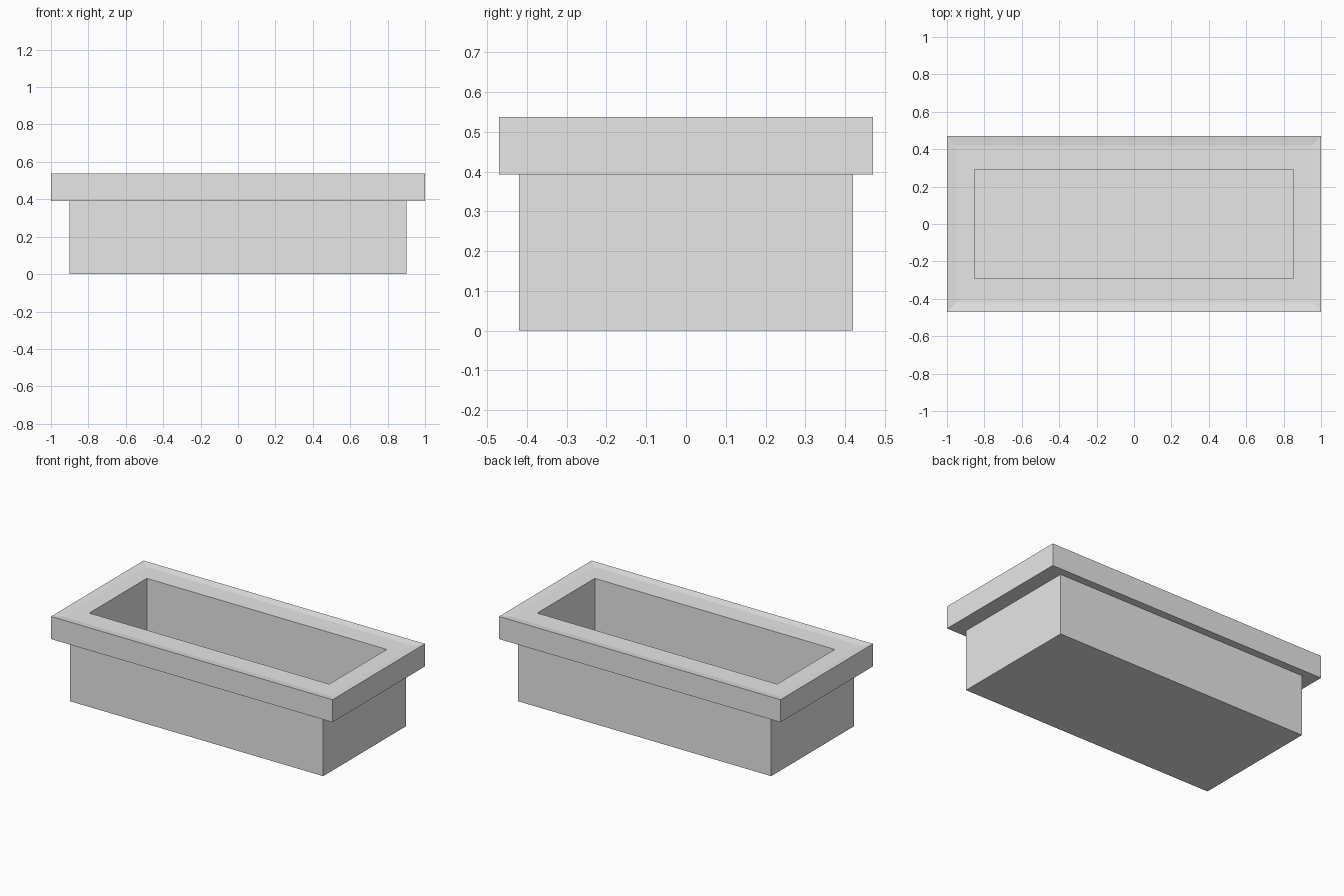
import bpy
import bmesh

cube = bpy.data.objects.get("Cube")
if cube:
    bpy.data.objects.remove(cube, do_unlink=True)

# Single plain grey material
grey = bpy.data.materials.new("light_grey")
grey.use_nodes = True
colour = (0.8, 0.8, 0.8, 1.0)
grey.diffuse_color = colour
grey.node_tree.nodes["Principled BSDF"].inputs["Base Color"].default_value = colour


def stacked_rings(name, rings):
    """Join rectangles of (half width, half depth, z) and cap both ends."""
    bm = bmesh.new()
    loops = []
    for x, y, z in rings:
        corners = [(-x, -y), (x, -y), (x, y), (-x, y)]
        loops.append([bm.verts.new((cx, cy, z)) for cx, cy in corners])
    for low, high in zip(loops, loops[1:]):
        for i in range(4):
            j = (i + 1) % 4
            bm.faces.new((low[i], low[j], high[j], high[i]))
    bm.faces.new(loops[0][::-1])
    bm.faces.new(loops[-1])
    bmesh.ops.recalc_face_normals(bm, faces=bm.faces)
    mesh = bpy.data.meshes.new(name)
    bm.to_mesh(mesh)
    bm.free()
    mesh.materials.append(grey)
    obj = bpy.data.objects.new(name, mesh)
    bpy.context.collection.objects.link(obj)
    return obj


HEIGHT = 0.537      # outer lip of the rim
RIM_BASE = 0.392    # underside of the overhang
RIM_TOP = HEIGHT - 0.007
FLOOR = 0.05

# Trough: body, overhanging rim, shallow inward slope, then the basin
stacked_rings("planter_trough", [
    (0.9, 0.42, 0),
    (0.9, 0.42, RIM_BASE),
    (1.0, 0.47, RIM_BASE),
    (1.0, 0.47, HEIGHT),
    (0.95, 0.42, RIM_TOP),
    (0.853, 0.292, RIM_TOP),
    (0.853, 0.292, FLOOR),
])
